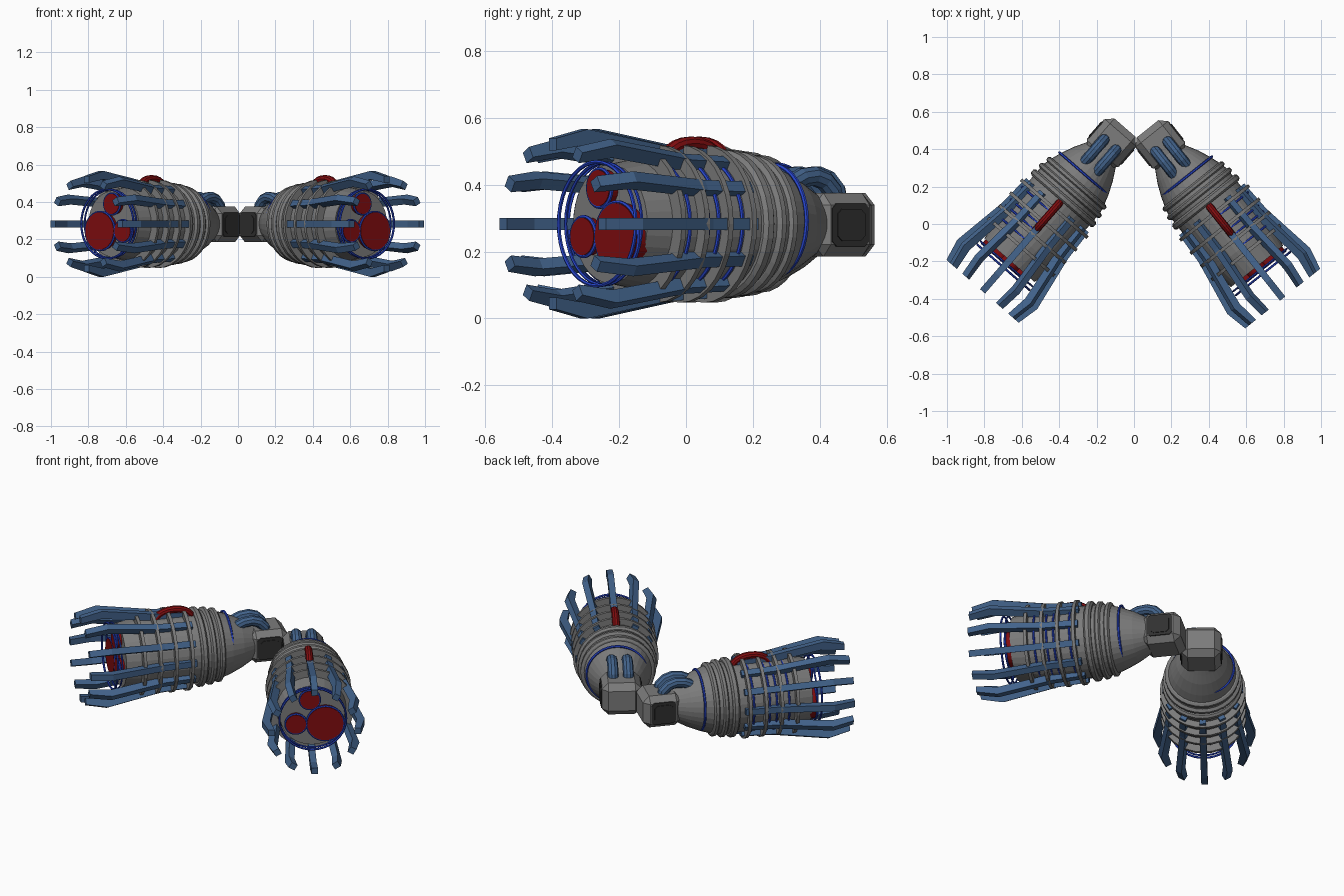
import bpy, bmesh, math
from mathutils import Matrix, Vector

if "Cube" in bpy.data.objects:
    bpy.data.objects.remove(bpy.data.objects["Cube"])

def mat(name, c):
    m = bpy.data.materials.new(name)
    m.diffuse_color = (*c, 1)
    m.use_nodes = True
    m.node_tree.nodes["Principled BSDF"].inputs["Base Color"].default_value = m.diffuse_color
    return m

GREY = mat("grey metal", (0.20, 0.20, 0.20))
DARK = mat("dark grey", (0.03, 0.03, 0.03))
STEEL = mat("steel blue", (0.055, 0.125, 0.26))
RED = mat("deep red", (0.22, 0.004, 0.005))
BLUE = mat("bright blue", (0.02, 0.06, 0.62))

# Pod frame: local x = sideways (outward), y = along the pod axis, z = up
def frame(side, deg, ox, oy):
    a = math.radians(deg)
    c, s = math.cos(a), math.sin(a)
    return Matrix(((side * c, side * s, 0, side * ox),
                   (s, -c, 0, oy),
                   (0, 0, 1, 0.283),
                   (0, 0, 0, 1)))

PODS = {"right": frame(1, 38.5, 0.465, 0.016), "left": frame(-1, 41, 0.462, 0.04)}

def emit(name, bm, material):
    """Place one copy of a part on each pod."""
    for side, m in PODS.items():
        b = bm.copy()
        bmesh.ops.transform(b, matrix=m, verts=b.verts)
        bmesh.ops.recalc_face_normals(b, faces=b.faces)
        me = bpy.data.meshes.new(name)
        b.to_mesh(me)
        b.free()
        me.materials.append(material)
        ob = bpy.data.objects.new(side + "_" + name, me)
        bpy.context.collection.objects.link(ob)
    bm.free()

def skin(bm, rings, loop=False):
    """Bridge rings of points; cap the ends unless looped."""
    vs = [[bm.verts.new(p) for p in r] for r in rings]
    n = len(vs[0])
    for i in range(len(vs) if loop else len(vs) - 1):
        a, b = vs[i], vs[(i + 1) % len(vs)]
        for j in range(n):
            k = (j + 1) % n
            bm.faces.new((a[j], a[k], b[k], b[j]))
    if not loop:
        bm.faces.new(vs[0])
        bm.faces.new(vs[-1])

def lathe(bm, profile, n=32, cx=0, cz=0, loop=False):
    rings = [[(cx + r * math.cos(2 * math.pi * j / n), s, cz + r * math.sin(2 * math.pi * j / n))
              for j in range(n)] for s, r in profile]
    skin(bm, rings, loop)

def ring(bm, s, r, t, cx=0, cz=0, n=40):
    prof = [(s + t * math.cos(k * math.pi / 3), r + t * math.sin(k * math.pi / 3)) for k in range(6)]
    lathe(bm, prof, n, cx, cz, True)

def tube(bm, pts, r, x, n=10):
    """Round tube along points (s, z) in the upright plane at x."""
    rings = []
    for i, (s, z) in enumerate(pts):
        a, b = pts[max(i - 1, 0)], pts[min(i + 1, len(pts) - 1)]
        t = Vector((b[0] - a[0], b[1] - a[1])).normalized()
        rings.append([(x + r * math.cos(2 * math.pi * j / n),
                       s - t.y * r * math.sin(2 * math.pi * j / n),
                       z + t.x * r * math.sin(2 * math.pi * j / n)) for j in range(n)])
    skin(bm, rings)

def chamfer_box(bm, lo, hi, bevel):
    c = [(a + b) / 2 for a, b in zip(lo, hi)]
    d = [b - a for a, b in zip(lo, hi)]
    bmesh.ops.create_cube(bm, size=1, matrix=Matrix.Translation(c) @ Matrix.Diagonal((*d, 1)))
    bmesh.ops.bevel(bm, geom=bm.edges[:], offset=bevel, segments=1, affect='EDGES')

# Main body with the tapered rear
bm = bmesh.new()
lathe(bm, [(-0.47, 0.085), (-0.42, 0.112), (-0.37, 0.14), (-0.30, 0.17), (-0.24, 0.19),
           (-0.2, 0.2), (0.18, 0.2), (0.31, 0.178)])
emit("body", bm, GREY)

# Thick bands behind the fins
bm = bmesh.new()
for s, r, w in ((-0.235, 0.206, 0.016), (-0.185, 0.216, 0.016), (-0.13, 0.222, 0.02)):
    lathe(bm, [(s - w, r - 0.012), (s - w * 0.5, r), (s + w * 0.5, r), (s + w, r - 0.012)])
emit("body_bands", bm, GREY)

# Thin hoops holding the fins
bm = bmesh.new()
for s in (-0.055, 0.035, 0.125, 0.215):
    lathe(bm, [(s - 0.009, 0.19), (s - 0.009, 0.236), (s + 0.009, 0.236), (s + 0.009, 0.19)], loop=True)
emit("hoops", bm, GREY)

# Twelve bent fins
FIN = [(-0.08, 0.19), (-0.08, 0.222), (0.1, 0.231), (0.41, 0.283),
       (0.53, 0.256), (0.53, 0.22), (0.41, 0.238), (0.1, 0.19)]
bm = bmesh.new()
for i in range(12):
    rot = Matrix.Rotation(i * math.pi / 6, 3, 'Y')
    skin(bm, [[rot @ Vector((x, s, r)) for s, r in FIN] for x in (-0.018, 0.018)])
emit("fins", bm, STEEL)

# Red nozzles and their blue rims
NOZZLES = ((0.07, -0.038, 0.1), (-0.015, 0.107, 0.054), (-0.092, -0.038, 0.056))
bm = bmesh.new()
for x, z, r in NOZZLES:
    lathe(bm, [(0.28, r), (0.345, r)], 28, x, z)
emit("nozzles", bm, RED)
bm = bmesh.new()
for x, z, r in NOZZLES:
    ring(bm, 0.338, r + 0.003, 0.006, x, z)
ring(bm, 0.36, 0.185, 0.006)
ring(bm, 0.335, 0.183, 0.005)
emit("nozzle_rims", bm, BLUE)

# Blue trim showing on the outer flank and around the rear taper
bm = bmesh.new()
for s in (-0.03, 0.06, 0.1, 0.17):
    ring(bm, s, 0.194, 0.006, 0.014)
ring(bm, -0.30, 0.168, 0.007, 0.009, 0.009)
emit("blue_trim", bm, BLUE)

# Carry handle on top
bm = bmesh.new()
tube(bm, [(0.1 * math.cos(k * math.pi / 10), 0.185 + 0.056 * math.sin(k * math.pi / 10))
          for k in range(11)], 0.021, 0)
emit("handle", bm, RED)

# Two bent pipes from the mount to the taper
bm = bmesh.new()
for x in (-0.042, 0.042):
    tube(bm, [(-0.515, 0.06), (-0.505, 0.1), (-0.475, 0.13), (-0.435, 0.143),
              (-0.39, 0.138), (-0.34, 0.115), (-0.30, 0.08)], 0.03, x)
emit("pipes", bm, STEEL)

# Chamfered mount block
bm = bmesh.new()
chamfer_box(bm, (-0.11, -0.63, -0.098), (0.11, -0.41, 0.092), 0.036)
emit("mount_block", bm, GREY)

# Dark panels on both flanks of the mount
bm = bmesh.new()
for x in (-0.11, 0.11):
    for w, t in ((0.07, 0.003), (0.052, 0.007)):
        b = w - 0.016
        outline = [(w, b), (b, w), (-b, w), (-w, b), (-w, -b), (-b, -w), (b, -w), (w, -b)]
        skin(bm, [[(x + e, -0.52 + u, -0.003 + v * 0.92) for u, v in outline] for e in (-t, t)])
emit("mount_panels", bm, DARK)
